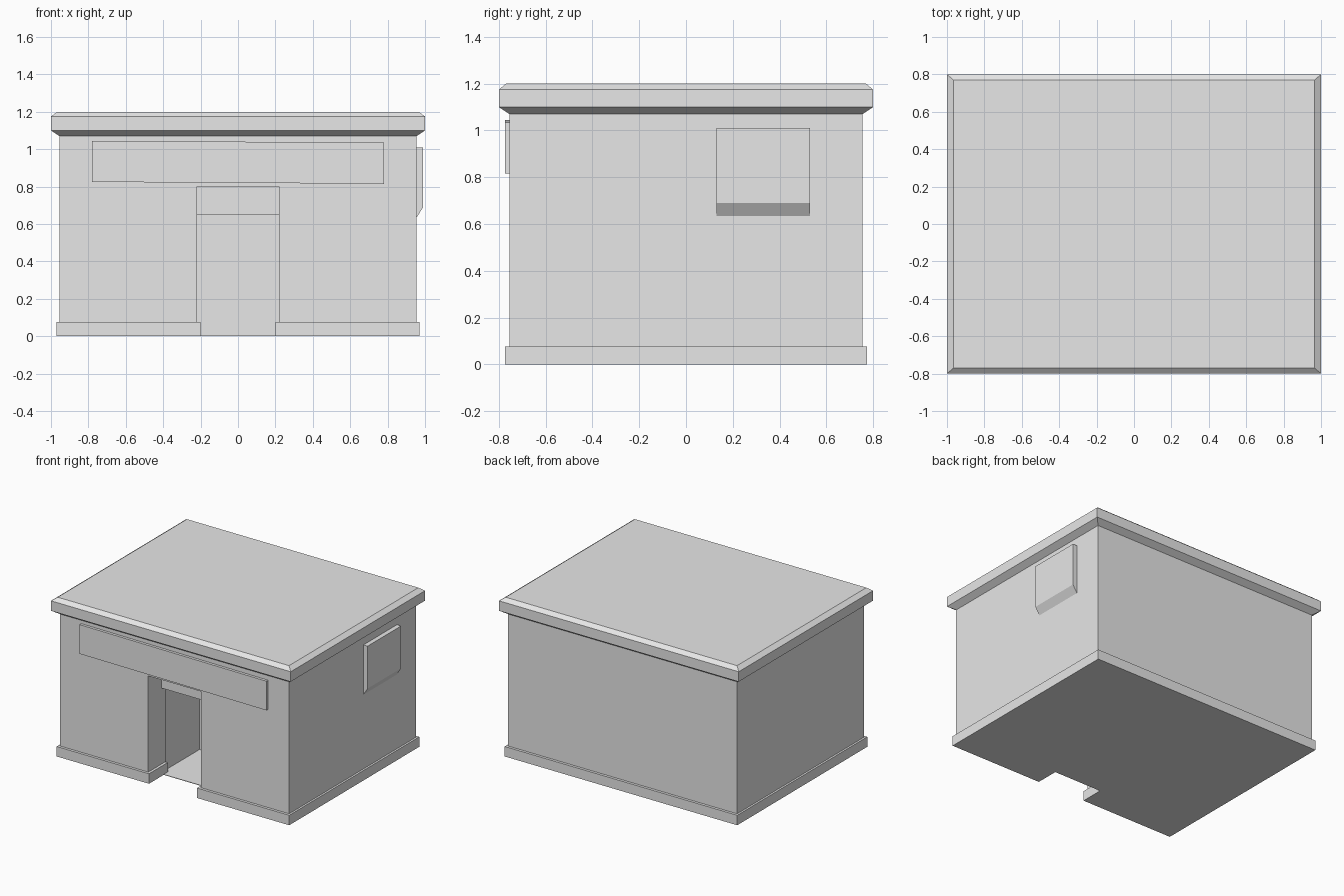
import bpy
import bmesh
from mathutils import Vector

old = bpy.data.objects.get("Cube")
if old:
    bpy.data.objects.remove(old, do_unlink=True)

# One plain concrete colour
GREY = (0.8, 0.8, 0.8, 1)
concrete = bpy.data.materials.new("pale_grey")
concrete.use_nodes = True
concrete.diffuse_color = GREY
concrete.node_tree.nodes["Principled BSDF"].inputs["Base Color"].default_value = GREY


def finish(name, bm):
    bmesh.ops.recalc_face_normals(bm, faces=bm.faces)
    mesh = bpy.data.meshes.new(name)
    bm.to_mesh(mesh)
    bm.free()
    mesh.materials.append(concrete)
    obj = bpy.data.objects.new(name, mesh)
    bpy.context.collection.objects.link(obj)
    return obj


def prism(name, outline, along):
    """Sweep a flat outline of 3D points along a vector."""
    bm = bmesh.new()
    face = bm.faces.new([bm.verts.new(p) for p in outline])
    swept = bmesh.ops.extrude_face_region(bm, geom=[face])["geom"]
    verts = [g for g in swept if isinstance(g, bmesh.types.BMVert)]
    bmesh.ops.translate(bm, vec=Vector(along), verts=verts)
    return finish(name, bm)


def plan(name, half, z0, z1):
    """Symmetric floor plan, given by its +x half, raised from z0 to z1."""
    pts = half + [(-x, y) for x, y in reversed(half)]
    return prism(name, [(x, y, z0) for x, y in pts], (0, 0, z1 - z0))


def cut(target, cutter):
    mod = target.modifiers.new(cutter.name, "BOOLEAN")
    mod.operation = "DIFFERENCE"
    mod.solver = "EXACT"
    mod.object = cutter
    cutter.hide_render = True
    cutter.hide_viewport = True
    cutter.display_type = "WIRE"


BASE_TOP, WALL_TOP = 0.075, 1.07
WALL_X, WALL_Y = 0.955, 0.755
ROOM_X, ROOM_BACK = 0.23, -0.13
JAMB_END, LINTEL_Y = -0.55, -0.6

# Base kerb, open at the doorway and around the inner room
plan("base", [(ROOM_X, ROOM_BACK), (ROOM_X, JAMB_END), (0.2, JAMB_END),
              (0.2, -0.775), (0.97, -0.775), (0.97, 0.775)], 0, BASE_TOP)
plan("room_floor", [(ROOM_X, LINTEL_Y), (ROOM_X, ROOM_BACK)], 0, 0.004)

# Walls with a tall entrance recess leading to a lower room
walls = plan("walls", [(WALL_X, -WALL_Y), (WALL_X, WALL_Y)], BASE_TOP, WALL_TOP)
cut(walls, plan("entrance_cutter", [(0.22, -1), (0.22, LINTEL_Y)], -0.1, 0.8))
cut(walls, plan("room_cutter", [(0.22, -0.65), (0.22, JAMB_END), (ROOM_X, JAMB_END),
                                (ROOM_X, ROOM_BACK)], -0.1, 0.65))

# Roof slab with chamfered eaves and top edge
bm = bmesh.new()
rings = []
for x, y, z in [(WALL_X, WALL_Y, WALL_TOP), (1, 0.8, 1.1), (1, 0.8, 1.175), (0.965, 0.77, 1.2)]:
    rings.append([bm.verts.new((sx * x, sy * y, z))
                  for sx, sy in ((-1, -1), (1, -1), (1, 1), (-1, 1))])
for low, high in zip(rings, rings[1:]):
    for i in range(4):
        j = (i + 1) % 4
        bm.faces.new((low[i], low[j], high[j], high[i]))
bm.faces.new(rings[0])
bm.faces.new(rings[-1])
finish("roof", bm)

# Blank fascia board over the door, hung slightly askew
board = prism("fascia_board", [(x, 0, z) for x, z in
                               ((-0.78, -0.11), (0.78, -0.11), (0.78, 0.11), (-0.78, 0.11))],
              (0, 0.025, 0))
board.location = (0, -0.775, 0.93)
board.rotation_euler.y = 0.0064

# Wall-mounted unit with a sloping underside
prism("wall_unit", [(x, 0.13, z) for x, z in
                    ((0.95, 0.635), (0.955, 0.635), (0.99, 0.69), (0.99, 1.01), (0.95, 1.01))],
      (0, 0.4, 0))
